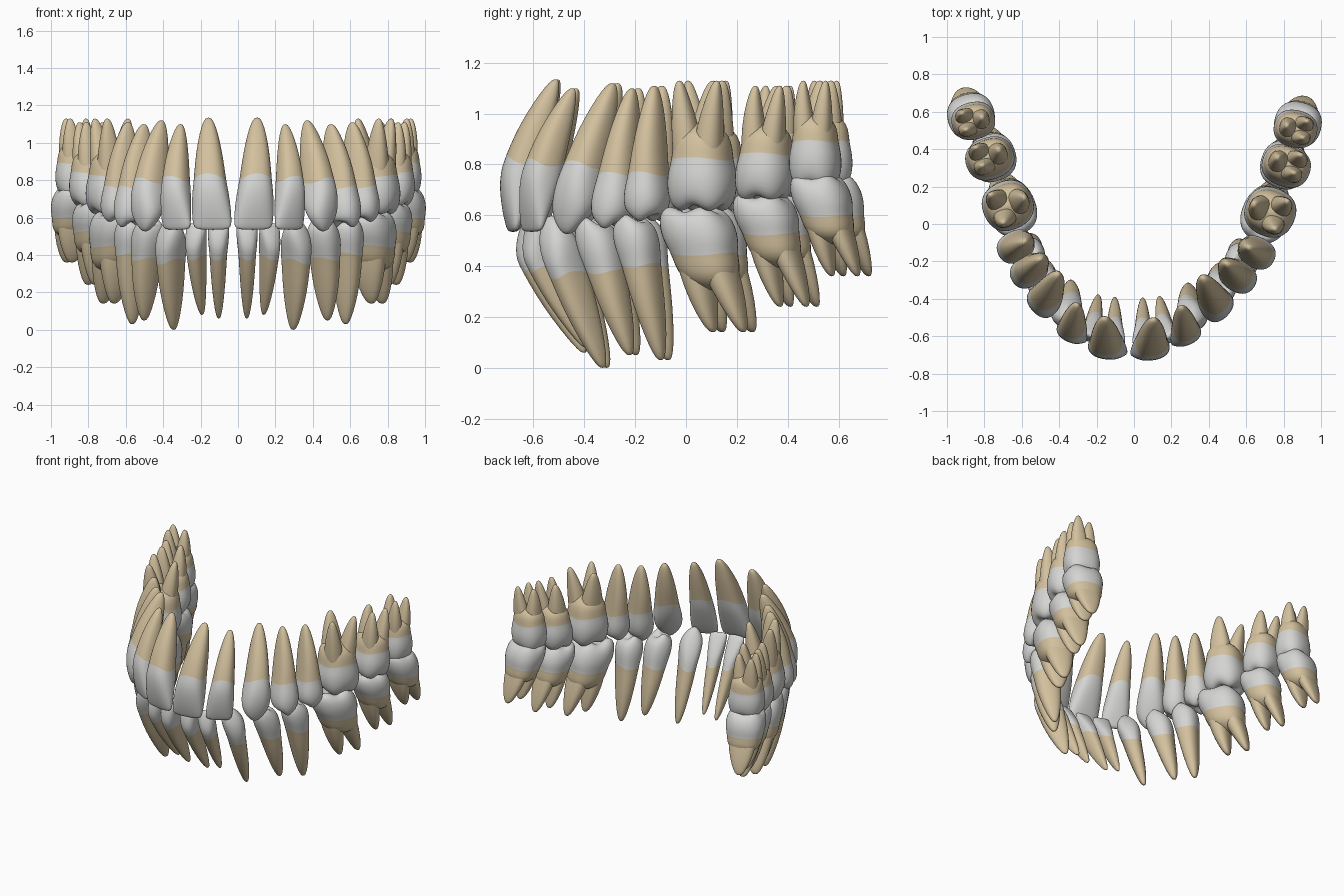
import bpy, bmesh, math
from mathutils import Vector

if "Cube" in bpy.data.objects:
    bpy.data.objects.remove(bpy.data.objects["Cube"], do_unlink=True)


def make_material(name, rgb):
    mat = bpy.data.materials.new(name)
    mat.use_nodes = True
    mat.diffuse_color = (*rgb, 1)
    mat.node_tree.nodes["Principled BSDF"].inputs["Base Color"].default_value = (*rgb, 1)
    return mat


ENAMEL = make_material("grey enamel", (.66, .66, .65))
DENTINE = make_material("tan root", (.65, .53, .34))
SIDES = 20
SWAY, SKEW = .028, .025   # the arch is slightly lopsided

# Profile rings: height (-1 root tip, 0 neck, 1 biting edge), width, depth
SINGLE_ROOT = [(-1, .08, .08), (-.97, .2, .22), (-.85, .37, .42),
               (-.6, .56, .68), (-.3, .72, .86)]
TRUNK = [(-.47, .05, .05), (-.43, .45, .45), (-.31, .76, .78), (-.15, .85, .87)]
BLADE = [(0, .82, .95), (.18, .89, 1), (.42, .96, .84), (.7, 1, .56),
         (.9, .98, .3), (.98, .88, .18), (1, .4, .06)]
POINT = [(0, .82, .93), (.2, .92, 1), (.5, 1, .84), (.72, .88, .6),
         (.9, .5, .36), (1, .14, .12)]
TABLE = [(0, .87, .9), (.2, .96, .97), (.42, 1, 1), (.66, .97, .95), (.8, .84, .82),
         (.85, .62, .6), (.82, .4, .38), (.8, .16, .15)]
BRANCH = [(-1, .1, .1), (-.96, .28, .28), (-.78, .52, .54),
          (-.42, .84, .86), (0, 1, 1), (.15, .9, .9)]

# Cusp centres across the chewing surface
TWO_CUSPS = [(0, .5), (0, -.5)]
FOUR_CUSPS = [(a, b) for a in (-.48, .48) for b in (-.48, .48)]

# Root branches: offset along the arch, offset outward, width, depth
UPPER_BRANCHES = [(-.42, .34, .46, .5), (.38, .34, .46, .5), (-.04, -.4, .6, .46)]
LOWER_BRANCHES = [(-.4, 0, .46, .8), (.4, 0, .46, .76)]
SPLAY = {"upper_first_molar": .4}   # extra spread of the root tips

# Profile, cusps, dip of the neck line, outward curve of the whole tooth
KINDS = {
    "incisor": (SINGLE_ROOT + BLADE, [], .07, .36),
    "canine": (SINGLE_ROOT + POINT, [], .07, .14),
    "premolar": (SINGLE_ROOT + TABLE, TWO_CUSPS, .04, .06),
    "molar": (TRUNK + TABLE, FOUR_CUSPS, .03, 0),
}

# name, kind, width, depth, facing angle, biting centre, neck height, root tip
UPPER = [
    ("central_incisor", "incisor", .215, .17, 8, (.108, -.68, .535), .81, (.13, -.51, 1.135)),
    ("lateral_incisor", "incisor", .175, .16, 28, (.3, -.6, .535), .8, (.28, -.44, 1.1)),
    ("canine", "canine", .19, .2, 48, (.475, -.455, .525), .79, (.39, -.28, 1.12)),
    ("first_premolar", "premolar", .17, .21, 60, (.57, -.28, .54), .75, (.5, -.2, 1.1)),
    ("second_premolar", "premolar", .17, .21, 62, (.65, -.14, .57), .75, (.6, -.11, 1.11)),
    ("first_molar", "molar", .27, .28, 66, (.705, .08, .61), .82, (.69, .085, 1.13)),
    ("second_molar", "molar", .23, .27, 70, (.79, .325, .65), .84, (.8, .35, 1.11)),
    ("third_molar", "molar", .205, .24, 76, (.86, .53, .7), .89, (.865, .53, 1.13)),
]
LOWER = [
    ("central_incisor", "incisor", .115, .15, 5, (.075, -.63, .57), .4, (.075, -.4, .06)),
    ("lateral_incisor", "incisor", .115, .15, 22, (.195, -.6, .57), .4, (.165, -.39, .08)),
    ("canine", "canine", .15, .19, 42, (.33, -.52, .6), .38, (.32, -.32, 0)),
    ("first_premolar", "premolar", .17, .18, 55, (.46, -.36, .6), .39, (.49, -.21, .05)),
    ("second_premolar", "premolar", .17, .19, 60, (.57, -.2, .61), .42, (.57, -.085, .03)),
    ("first_molar", "molar", .3, .27, 64, (.675, .04, .64), .45, (.71, .17, .14)),
    ("second_molar", "molar", .25, .26, 70, (.775, .31, .69), .53, (.8, .43, .24)),
    ("third_molar", "molar", .235, .26, 75, (.865, .53, .77), .6, (.9, .635, .36)),
]


def power(c):
    return math.copysign(abs(c) ** .85, c)


def loft(bm, rings, place, root_only=False):
    """Skin a closed tube through the rings, coloured by height."""
    rows = []
    for t, su, sv in rings:
        row = []
        for i in range(SIDES):
            a = 2 * math.pi * i / SIDES
            row.append(bm.verts.new(place(t, su * power(math.cos(a)),
                                          sv * power(math.sin(a)), a)))
        rows.append(row)
    faces = []
    for k in range(len(rows) - 1):
        for i in range(SIDES):
            j = (i + 1) % SIDES
            f = bm.faces.new((rows[k][i], rows[k][j], rows[k + 1][j], rows[k + 1][i]))
            f.material_index = 1 if root_only or rings[k][0] < 0 else 0
            faces.append(f)
    for row, index in ((rows[0], 1), (rows[-1], 1 if root_only else 0)):
        f = bm.faces.new(row)
        f.material_index = index
        faces.append(f)
    bmesh.ops.recalc_face_normals(bm, faces=faces)


def build_tooth(jaw, side, spec, branches):
    name, kind, width, depth, angle, bite, neck_z, tip = spec
    rings, cusps, dip, curve = KINDS[kind]

    # Sideways sway is taken once per tooth so that its lean is kept
    sway = SWAY * math.sin(math.pi * (bite[1] + .25) / .8)
    bite, tip = (Vector((p[0] * side + sway, p[1] - SKEW * side * p[0], p[2]))
                 for p in (bite, tip))
    neck = bite.lerp(tip, (neck_z - bite.z) / (tip.z - bite.z))
    a = math.radians(angle)
    along = Vector((math.cos(a) * side, math.sin(a), 0)) * width / 2
    outward = Vector((math.sin(a) * side, -math.cos(a), 0)) * depth / 2

    def axis(t):
        middle = neck.lerp(bite, t) if t >= 0 else neck.lerp(tip, -t)
        return middle + outward * curve * math.cos(math.pi * t / 2)

    def place_body(t, u, v, ang):
        h = t
        if abs(t) < .6:   # the neck line dips toward the root front and back
            h += dip * math.cos(2 * ang) * (1 - abs(t) / .6)
        if cusps and t > .6:
            h += .2 * max(math.exp(-((u - cu) ** 2 + (v - cv) ** 2) / .14)
                          for cu, cv in cusps) - .04
        return axis(h) + along * u + outward * v

    bm = bmesh.new()
    loft(bm, rings, place_body)

    # Separate roots under a molar
    if kind == "molar":
        splay = SPLAY.get(f"{jaw}_{name}", 0)
        for ou, ov, su, sv in branches:
            def place_root(t, u, v, ang):
                down = max(-t, 0)
                spread = .7 + .4 * math.sin(math.pi / 2 * down) + splay * down ** 2
                drift = .1 * down ** 2
                return (axis(t) + along * (ou * spread + drift + u * su)
                        + outward * (ov * spread + v * sv))
            loft(bm, BRANCH, place_root, True)

    label = f"{jaw}_{'left' if side > 0 else 'right'}_{name}"
    mesh = bpy.data.meshes.new(label)
    bm.to_mesh(mesh)
    bm.free()
    mesh.materials.append(ENAMEL)
    mesh.materials.append(DENTINE)
    mesh.shade_smooth()
    obj = bpy.data.objects.new(label, mesh)
    bpy.context.collection.objects.link(obj)
    sub = obj.modifiers.new("rounding", "SUBSURF")
    sub.levels = sub.render_levels = 1


# Both jaws, both sides
for jaw, teeth, branches in (("upper", UPPER, UPPER_BRANCHES),
                             ("lower", LOWER, LOWER_BRANCHES)):
    for side in (1, -1):
        for spec in teeth:
            build_tooth(jaw, side, spec, branches)
